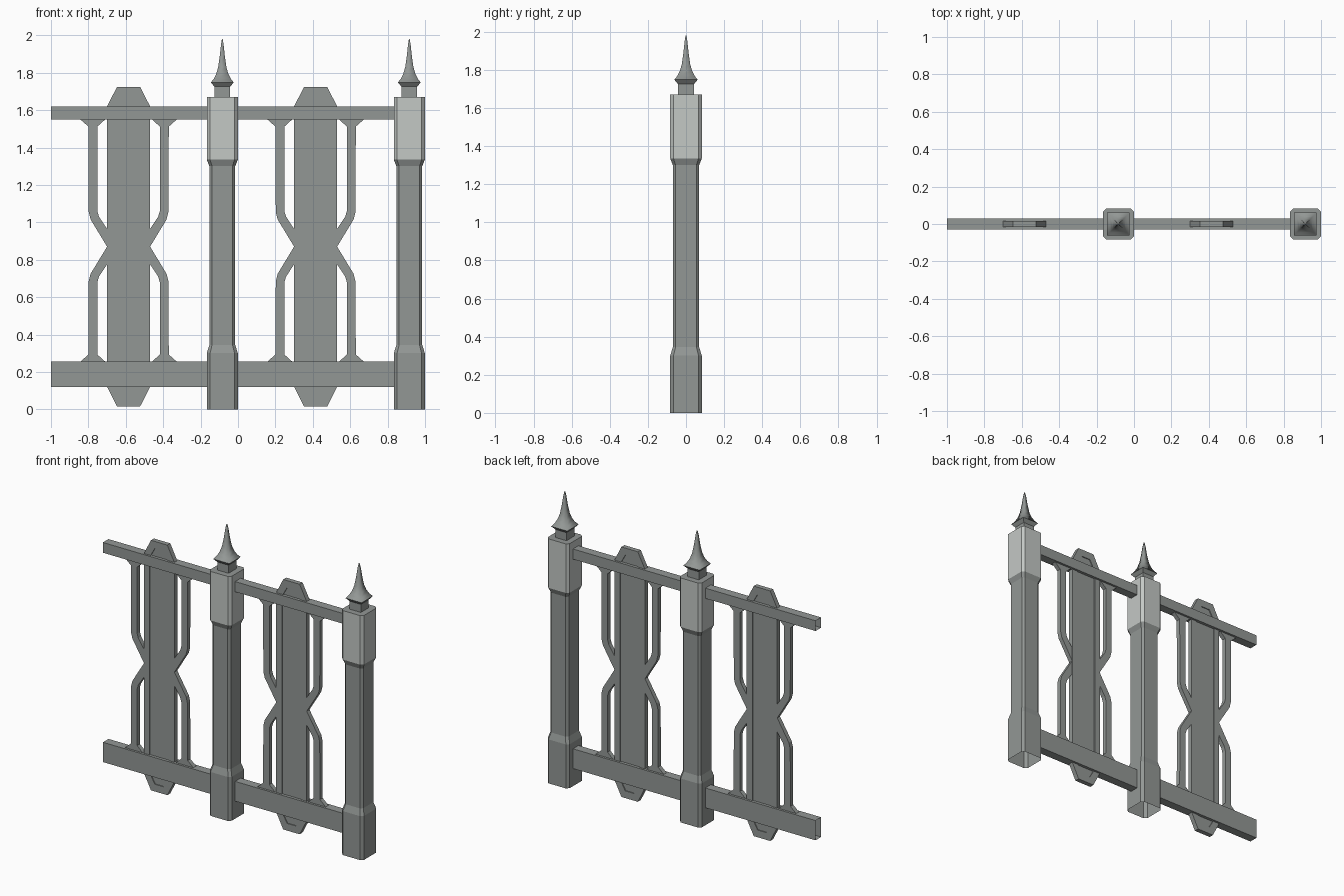
import bpy, bmesh

cube = bpy.data.objects.get("Cube")
if cube:
    bpy.data.objects.remove(cube, do_unlink=True)


def make_material(name, rgb):
    mat = bpy.data.materials.new(name)
    mat.use_nodes = True
    mat.diffuse_color = (*rgb, 1)
    mat.node_tree.nodes["Principled BSDF"].inputs["Base Color"].default_value = (*rgb, 1)
    return mat


iron = make_material("dark grey iron", (0.29, 0.31, 0.30))
pale = make_material("pale grey iron", (0.55, 0.58, 0.56))


def loft(name, rings, cap_start=True, cap_end=True, smooth=False):
    """Join equal rings of points into a skin, with optional end caps."""
    bm = bmesh.new()
    loops = [[bm.verts.new(p) for p in ring] for ring in rings]
    count = len(loops[0])
    for a, b in zip(loops, loops[1:]):
        for i in range(count):
            j = (i + 1) % count
            bm.faces.new((a[i], a[j], b[j], b[i]))
    if cap_start:
        bm.faces.new(loops[0][::-1])
    if cap_end:
        bm.faces.new(loops[-1])
    bmesh.ops.recalc_face_normals(bm, faces=bm.faces)
    for f in bm.faces:
        f.smooth = smooth
    mesh = bpy.data.meshes.new(name)
    bm.to_mesh(mesh)
    bm.free()
    obj = bpy.data.objects.new(name, mesh)
    bpy.context.collection.objects.link(obj)
    mesh.materials.append(iron)
    return obj


def plate(name, outline, half_depth):
    """Extrude an x-z outline evenly to front and back."""
    return loft(name, [[(x, y, z) for x, z in outline] for y in (-half_depth, half_depth)])


def square(cx, h, z):
    return [(cx - h, -h, z), (cx + h, -h, z), (cx + h, h, z), (cx - h, h, z)]


def chamfered(cx, h, z):
    c = h * 0.79
    return [(cx + x, y, z) for x, y in
            ((-c, -h), (c, -h), (h, -c), (h, c), (c, h), (-c, h), (-h, c), (-h, -c))]


RAIL_TOP, RAIL_LOW = (1.55, 1.62), (0.12, 0.255)
HEAD_LOW, HEAD_TOP = 1.335, 1.67


def build_post(cx, side):
    # Hollow post with swollen foot and head
    profile = [(0.083, 0), (0.083, 0.30), (0.069, 0.345), (0.069, 1.30),
               (0.083, HEAD_LOW), (0.083, HEAD_TOP)]
    post = loft(side + "_post", [chamfered(cx, h, z) for h, z in profile], cap_start=False)
    post.data.materials.append(pale)
    for f in post.data.polygons:
        if HEAD_LOW < f.center.z < HEAD_TOP - 0.01:
            f.material_index = 1
    # Neck and flared brim under the spike
    loft(side + "_neck", [square(cx, h, z) for h, z in
                          ((0.042, HEAD_TOP), (0.042, 1.725), (0.061, 1.748))],
         cap_start=False, cap_end=False)
    # Concave spike
    spike = [(0.061, 1.748), (0.045, 1.768), (0.032, 1.795), (0.022, 1.83),
             (0.014, 1.885), (0.007, 1.95), (0.002, 1.98)]
    loft(side + "_spike", [square(cx, h, z) for h, z in spike],
         cap_start=False, smooth=True)


def build_rail(name, x0, x1, low, high):
    d = 0.03
    ring = [(-d, low), (d, low), (d, high), (-d, high)]
    loft(name, [[(x, y, z) for y, z in ring] for x in (x0, x1)],
         cap_start=False, cap_end=False)


def build_board(cx, side):
    depth, middle = 0.016, 0.87
    # Recessed centre of the board
    half = [(0.1, 0.13), (0.1, 1.61), (0.05, 1.71)]
    core = [(0.05, 0.035)] + half
    plate(side + "_board_core",
          [(cx + x, z) for x, z in core] + [(cx - x, z) for x, z in core[::-1]], 0.01)
    for s, hand in ((-1, "right"), (1, "left")):
        # Raised border strip
        strip = [(0.073, 0.2), (0.115, 0.2), (0.115, 1.58), (0.073, 1.58)]
        plate(f"{side}_{hand}_border", [(cx + s * x, z) for x, z in strip], depth)
        # Bent bars meeting at the board, with flared feet at the rails
        for v, end, level in ((1, RAIL_TOP[0], "upper"), (-1, RAIL_LOW[1], "lower")):
            bar = [(0.105, middle - v * 0.017), (0.115, middle), (0.203, middle + v * 0.145),
                   (0.213, middle + v * 0.185), (0.215, end - v * 0.038),
                   (0.258, end), (0.125, end), (0.167, end - v * 0.038),
                   (0.167, middle + v * 0.19), (0.158, middle + v * 0.16),
                   (0.105, middle + v * 0.08)]
            plate(f"{side}_{hand}_{level}_bar", [(cx + s * x, z) for x, z in bar], 0.015)
    # Raised rim around each end of the board
    for v, base, level in ((1, RAIL_TOP[1], "top"), (-1, RAIL_LOW[0], "bottom")):
        rim = [(-0.115, 0), (-0.062, 0.104), (0.062, 0.104), (0.115, 0),
               (0.064, 0), (0.033, 0.055), (-0.033, 0.055), (-0.064, 0)]
        plate(f"{side}_{level}_rim", [(cx + x, base + v * z) for x, z in rim], depth)


# Two identical bays, each a panel and a post
for start, side in ((-1, "right"), (0, "left")):
    build_post(start + 0.916, side)
    x0 = -1 if start == -1 else -0.005
    build_rail(side + "_top_rail", x0, start + 0.84, *RAIL_TOP)
    build_rail(side + "_bottom_rail", x0, start + 0.84, *RAIL_LOW)
    build_board(start + 0.415, side)
